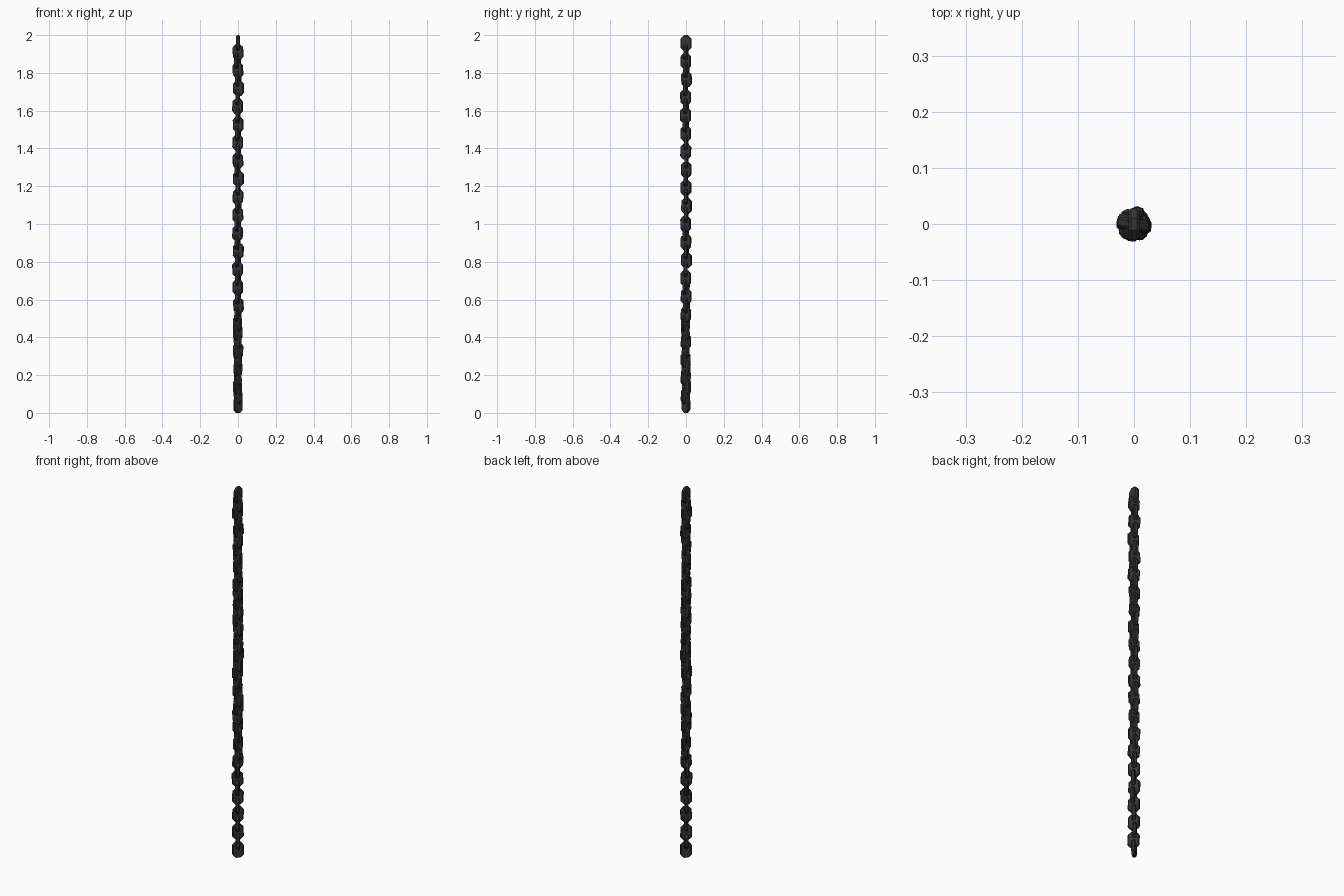
import bpy, bmesh, math, random
from mathutils import Matrix, Vector

if "Cube" in bpy.data.objects:
    bpy.data.objects.remove(bpy.data.objects["Cube"])

random.seed(7)
COUNT = 41
W, H, THICK = 0.056, 0.084, 0.019    # link width, height, thickness
PITCH = (2 - H) / (COUNT - 1)
CHAMFER, EDGE = 0.017, 0.004

iron = bpy.data.materials.new("dark_iron")
iron.diffuse_color = (0.035, 0.035, 0.035, 1)
iron.use_nodes = True
iron.node_tree.nodes["Principled BSDF"].inputs["Base Color"].default_value = iron.diffuse_color


def octagon(w, h, c):
    """Chamfered rectangle outline in the XZ plane."""
    a, b = w / 2, h / 2
    return [(a, -b + c), (a, b - c), (a - c, b), (-a + c, b),
            (-a, b - c), (-a, -b + c), (-a + c, -b), (a - c, -b)]


def link_mesh():
    """Flat-faced closed link: octagonal slab with bevelled rims."""
    bm = bmesh.new()
    t = THICK / 2
    rings = []
    for inset, y in [(EDGE, -t), (0, -t + EDGE), (0, t - EDGE), (EDGE, t)]:
        outline = octagon(W - 2 * inset, H - 2 * inset, CHAMFER - 0.586 * inset)
        rings.append([bm.verts.new((x, y, z)) for x, z in outline])
    for ring, nxt in zip(rings, rings[1:]):
        for j in range(8):
            k = (j + 1) % 8
            bm.faces.new((ring[j], ring[k], nxt[k], nxt[j]))
    bm.faces.new(rings[0])
    bm.faces.new(rings[-1])
    bmesh.ops.recalc_face_normals(bm, faces=bm.faces)
    me = bpy.data.meshes.new("chain_link")
    bm.to_mesh(me)
    bm.free()
    me.materials.append(iron)
    return me


mesh = link_mesh()


def twist(i):
    """Slow turn of the chain towards its lower end, in degrees."""
    return -12 - 38 * min(max((i - 26) / 7, 0), 1)


# Links, top to bottom, each a quarter turn from the last with a little play
for i in range(COUNT):
    ob = bpy.data.objects.new(f"chain_link_{i + 1:02d}", mesh)
    bpy.context.collection.objects.link(ob)
    end = i in (0, COUNT - 1)
    play = 12 if i == 0 else random.uniform(-10, 10)
    angle = math.radians((90 if i % 2 == 0 else 0) + twist(i) + play)
    tilt = 0 if end else math.radians(random.uniform(-4, 4))
    off = 0 if end else 0.003
    pos = Vector((random.uniform(-off, off), random.uniform(-off, off),
                  2 - H / 2 - i * PITCH))
    ob.matrix_world = (Matrix.Translation(pos) @ Matrix.Rotation(angle, 4, 'Z')
                       @ Matrix.Rotation(tilt, 4, 'Y'))
